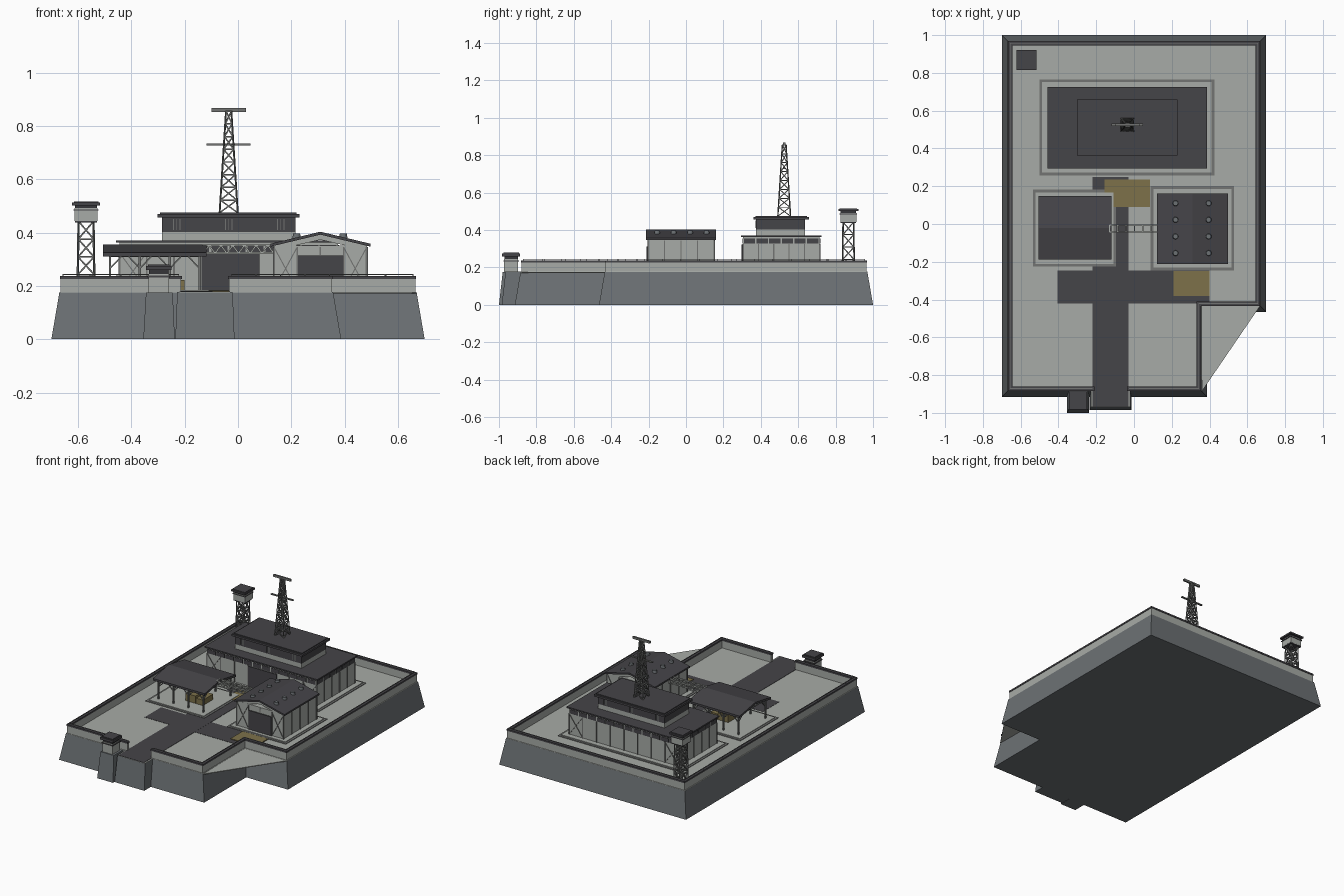
import bpy, bmesh
from math import pi
from mathutils import Vector, Matrix

if "Cube" in bpy.data.objects:
    bpy.data.objects.remove(bpy.data.objects["Cube"])


def material(name, r, g, b):
    m = bpy.data.materials.new(name)
    m.use_nodes = True
    m.diffuse_color = (r, g, b, 1)
    m.node_tree.nodes["Principled BSDF"].inputs["Base Color"].default_value = (r, g, b, 1)
    return m


LIGHT = material("pale concrete", .39, .41, .385)
STONE = material("blue grey stone", .15, .165, .175)
DARK = material("dark charcoal", .06, .058, .065)
BLACK = material("shadow charcoal", .036, .035, .04)
GOLD = material("ochre", .205, .165, .068)
STEEL = material("steel grey", .17, .175, .17)


def finish(name, bm, mat):
    bmesh.ops.recalc_face_normals(bm, faces=bm.faces)
    me = bpy.data.meshes.new(name)
    bm.to_mesh(me)
    bm.free()
    me.materials.append(mat)
    ob = bpy.data.objects.new(name, me)
    bpy.context.collection.objects.link(ob)
    return ob


def add_box(bm, x0, x1, y0, y1, z0, z1):
    m = Matrix.Translation(((x0 + x1) / 2, (y0 + y1) / 2, (z0 + z1) / 2))
    bmesh.ops.create_cube(bm, size=1, matrix=m @ Matrix.Diagonal((x1 - x0, y1 - y0, z1 - z0, 1)))


def boxes(name, mat, *dims):
    bm = bmesh.new()
    for d in dims:
        add_box(bm, *d)
    return finish(name, bm, mat)


def struts(name, mat, pairs, t):
    """Square beams between pairs of points."""
    bm = bmesh.new()
    for a, b in pairs:
        a, b = Vector(a), Vector(b)
        d = b - a
        rot = d.to_track_quat('Z', 'Y').to_matrix().to_4x4()
        bmesh.ops.create_cube(bm, size=1, matrix=Matrix.Translation((a + b) / 2) @ rot
                              @ Matrix.Diagonal((t, t, d.length, 1)))
    return finish(name, bm, mat)


def loft(name, mat, low, z0, high, z1):
    """Solid between two matching outlines."""
    bm = bmesh.new()
    lo = [bm.verts.new((x, y, z0)) for x, y in low]
    hi = [bm.verts.new((x, y, z1)) for x, y in high]
    bm.faces.new(lo)
    bm.faces.new(hi)
    for i in range(len(lo)):
        j = (i + 1) % len(lo)
        bm.faces.new((lo[i], lo[j], hi[j], hi[i]))
    return finish(name, bm, mat)


def rect(x0, x1, y0, y1):
    return [(x0, y0), (x1, y0), (x1, y1), (x0, y1)]


def yard(d):
    """Six-cornered site outline, inset by d."""
    return [(-.7 + d, -.915 + d), (.387 - d, -.915 + d), (.387 - d, -.465 + d),
            (.7 - d, -.465 + d), (.7 - d, 1 - d), (-.7 + d, 1 - d)]


def lattice(name, mat, cx, cy, z0, z1, w0, w1, levels, t):
    """Four-legged braced tower."""
    def ring(k):
        f = k / levels
        w = w0 + (w1 - w0) * f
        z = z0 + (z1 - z0) * f
        return [(cx + sx * w, cy + sy * w, z) for sx, sy in ((-1, -1), (1, -1), (1, 1), (-1, 1))]
    pairs = []
    for k in range(levels):
        a, b = ring(k), ring(k + 1)
        for i in range(4):
            j = (i + 1) % 4
            pairs += [(a[i], b[i]), (a[i], b[j]), (a[j], b[i]), (b[i], b[j])]
    return struts(name, mat, pairs, t)


G = .175  # yard level

# Raised base, gate projection, guard post footing, corner deck
loft("base", STONE, yard(0), 0, yard(.03), G)
loft("gate_projection", STONE, rect(-.235, -.013, -.985, -.85), 0, rect(-.228, -.02, -.965, -.85), G)
loft("guard_footing", STONE, rect(-.355, -.237, -1, -.86), 0, rect(-.345, -.245, -.98, -.86), G)
loft("yard_ground", LIGHT, yard(.03), G, yard(.031), G + .002)
boxes("gate_apron", LIGHT, (-.228, -.02, -.968, -.87, G, G + .002))
tri = [(.35, -.43), (.36, -.885), (.667, -.435)]
loft("corner_deck", LIGHT, tri, G - .004, tri, G + .001)

# Roads and ochre pads
boxes("roads", DARK, (-.22, -.03, -.965, .25, G, G + .004),
      (-.405, .4, -.42, -.245, G, G + .0035))
boxes("ochre_pads", GOLD, (-.155, .085, .09, .235, G, G + .008), (.21, .4, -.38, -.25, G, G + .008))

# Perimeter wall with cap and low rail, open at the gate
c = yard(.044)
path = [(-.025, c[0][1])] + c[1:] + [c[0], (-.222, c[0][1])]
wall, cap, rail = [], [], []
for a, b in zip(path, path[1:]):
    x0, x1 = sorted((a[0], b[0]))
    y0, y1 = sorted((a[1], b[1]))
    for out, w, z0, z1 in ((wall, .009, G, .228), (cap, .012, .226, .237)):
        out.append((x0 - w, x1 + w, y0 - w, y1 + w, z0, z1))
    pa, pb = Vector((*a, .243)), Vector((*b, .243))
    rail.append((pa, pb))
    n = max(2, round((pb - pa).length / .1))
    for k in range(n + 1):
        p = pa.lerp(pb, k / n)
        rail.append((p - Vector((0, 0, .008)), p))
boxes("perimeter_wall", LIGHT, *wall)
boxes("wall_cap", DARK, *cap)
struts("wall_rail", STEEL, rail, .003)


# Plinths: kerb with a raised slab inside
def plinth(name, x0, x1, y0, y1):
    boxes(name + "_kerb", STEEL, (x0, x1, y0, y1, G, G + .006))
    boxes(name + "_slab", LIGHT, (x0 + .014, x1 - .014, y0 + .014, y1 - .014, G, G + .01))


plinth("hall", -.5, .425, .258, .765)
plinth("shelter", -.535, -.095, -.225, .182)
plinth("workshop", .088, .53, -.245, .2)


# Wall dressing: pilasters all round, crosses on front and back ends
def dressing(name, x0, x1, y0, y1, z1, nx, ny):
    z0, e = G, .002
    ribs = []
    for k in range(nx + 1):
        x = x0 + (x1 - x0) * k / nx
        ribs += [(x - .003, x + .003, y - .004, y + .004, z0, z1) for y in (y0, y1)]
    for k in range(ny + 1):
        y = y0 + (y1 - y0) * k / ny
        ribs += [(x - .004, x + .004, y - .003, y + .003, z0, z1) for x in (x0, x1)]
    boxes(name + "_pilasters", STEEL, *ribs)
    s = (x1 - x0) / nx
    pairs = []
    for y in (y0 - e, y1 + e):
        for xa in (x0, x1 - s):
            pairs += [((xa, y, z0 + .01), (xa + s, y, z1)), ((xa + s, y, z0 + .01), (xa, y, z1))]
    struts(name + "_cross_braces", STEEL, pairs, .004)


# Main hall
boxes("hall_walls", LIGHT, (-.445, .375, .305, .715, G, .363))
dressing("hall", -.445, .375, .305, .715, .325, 8, 5)
panes = []
for k in range(12):
    x = -.44 + k * .068
    panes += [(x, x + .06, y - .003, y + .003, .327, .354) for y in (.305, .715)]
for k in range(6):
    y = .31 + k * .0675
    panes += [(x - .003, x + .003, y, y + .06, .327, .354) for x in (-.445, .375)]
boxes("hall_windows", DARK, *panes)
boxes("hall_door", DARK, (-.135, .08, .298, .306, G, .322))
boxes("hall_roof", DARK, (-.457, .387, .295, .725, .362, .371))
boxes("upper_walls", LIGHT, (-.285, .215, .375, .635, .37, .402))
boxes("upper_window_band", DARK, (-.285, .215, .375, .635, .402, .457))
boxes("upper_roof", DARK, (-.302, .23, .362, .658, .457, .47), (-.292, .22, .372, .648, .47, .476))
grid = []
for x in (-.23, -.035, .16):
    for dx in (-.012, 0, .012):
        grid += [((x + dx, y, .41), (x + dx, y, .45)) for y in (.374, .636)]
struts("upper_window_bars", STEEL, grid, .003)

# Radio mast
lattice("mast", STEEL, -.035, .525, .474, .855, .034, .01, 8, .005)
boxes("mast_crossbars", STEEL, (-.118, .047, .519, .531, .726, .733), (-.1, .03, .519, .531, .853, .868))


# Gabled roof; ridge runs along y, or along x when turned
def gable(name, mat, cx, cy, half, length, ze, zr, t, turned=False):
    prof = [(-half, ze), (0, zr), (half, ze), (half, ze - t), (0, zr - t), (-half, ze - t)]
    bm = bmesh.new()
    f = bm.faces.new([bm.verts.new((x, -length, z)) for x, z in prof])
    g = bmesh.ops.extrude_face_region(bm, geom=[f])
    new = [v for v in g["geom"] if isinstance(v, bmesh.types.BMVert)]
    bmesh.ops.translate(bm, verts=new, vec=(0, 2 * length, 0))
    rot = Matrix.Rotation(pi / 2 if turned else 0, 4, 'Z')
    bmesh.ops.transform(bm, matrix=Matrix.Translation((cx, cy, 0)) @ rot, verts=bm.verts)
    return finish(name, bm, mat)


# Workshop with vents on the roof
boxes("workshop_walls", LIGHT, (.135, .483, -.203, .15, G, .352))
gable("workshop_gable", LIGHT, .309, -.026, .174, .1765, .353, .393, .02)
gable("workshop_roof", DARK, .309, -.026, .188, .187, .358, .403, .011)
dressing("workshop", .135, .483, -.203, .15, .345, 4, 4)
boxes("workshop_door", DARK, (.225, .395, -.21, -.2, G, .313))
bm = bmesh.new()
for x in (.22, .395):
    for y in (.11, .022, -.066, -.154):
        bmesh.ops.create_cone(bm, cap_ends=True, segments=12, radius1=.016, radius2=.013, depth=.018,
                              matrix=Matrix.Translation((x, y, .387)))
finish("workshop_vents", bm, STONE)

# Open shelter on braced posts
gable("shelter_roof", DARK, -.312, -.02, .168, .194, .325, .355, .014, turned=True)
legs, braces = [], []
xs = [-.48, -.368, -.256, -.144]
for y in (-.165, .125):
    legs += [((x, y, G), (x, y, .318)) for x in xs] + [((xs[0], y, .313), (xs[-1], y, .313))]
    for x in xs:
        braces += [((x, y, .265), (x + s * .045, y, .313)) for s in (-1, 1) if xs[0] <= x + s * .045 <= xs[-1]]
for x in xs:
    legs.append(((x, -.165, .313), (x, .125, .313)))
    braces += [((x, -.165, .265), (x, -.115, .313)), ((x, .125, .265), (x, .075, .313))]
struts("shelter_posts", STEEL, legs, .009)
struts("shelter_braces", STEEL, braces, .005)
boxes("shelter_crates", GOLD, (-.33, -.255, -.09, .02, G, .235), (-.25, -.2, -.09, .02, G, .222))

# Truss bridge between shelter and workshop
pairs = []
for y in (-.042, -.006):
    pairs += [((-.13, y, z), (.135, y, z)) for z in (.322, .352)]
    for k in range(6):
        x = -.13 + k * .044
        pairs += [((x, y, .322), (x + .022, y, .352)), ((x + .022, y, .352), (x + .044, y, .322))]
for k in range(7):
    pairs += [((-.13 + k * .044, -.042, z), (-.13 + k * .044, -.006, z)) for z in (.322, .352)]
struts("truss_bridge", LIGHT, pairs, .006)


# Lookout cabin, shared by watchtower and gate post
def cabin(name, cx, cy, z, w, h):
    def part(suffix, mat, r, a, b):
        boxes(name + suffix, mat, (cx - r, cx + r, cy - r, cy + r, z + a * h, z + b * h))
    part("_walls", LIGHT, w, 0, .66)
    part("_sill", DARK, w + .004, .54, .6)
    part("_windows", BLACK, w - .002, .6, .82)
    part("_roof", DARK, w + .01, .8, .95)
    part("_roof_top", DARK, w + .003, .95, 1)


cabin("gate_post", -.297, -.935, G, .038, .105)
lattice("watchtower_legs", STEEL, -.57, .868, G, .442, .032, .028, 4, .006)
boxes("watchtower_floor", DARK, (-.612, -.528, .826, .91, .438, .446))
cabin("watchtower", -.57, .868, .444, .043, .072)
